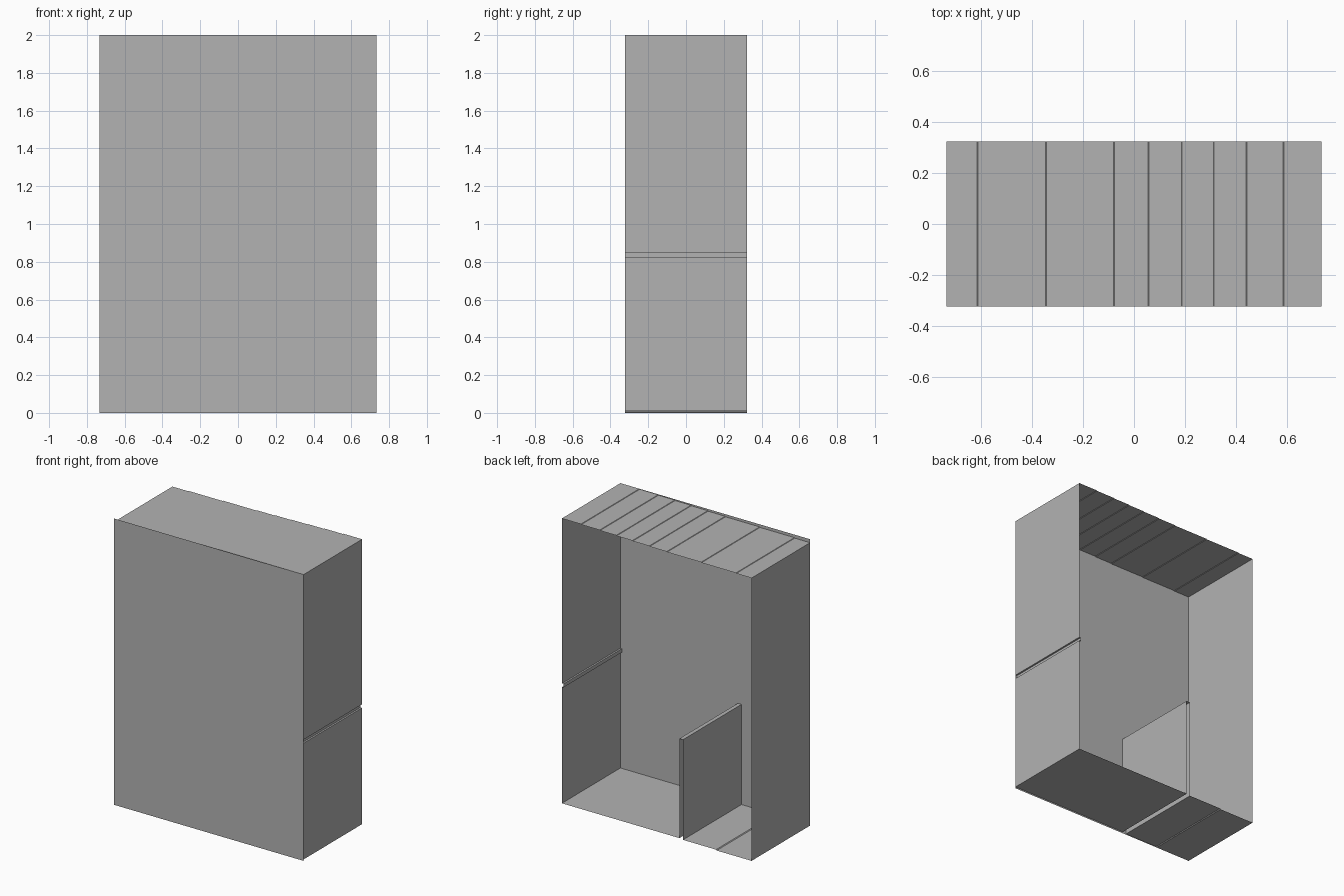
import bpy
import bmesh

cube = bpy.data.objects.get("Cube")
if cube:
    bpy.data.objects.remove(cube, do_unlink=True)

HALF_WIDTH, HALF_DEPTH, HEIGHT = 0.733, 0.323, 2.0

grey = bpy.data.materials.new("plain grey")
grey.use_nodes = True
grey.diffuse_color = (0.45, 0.45, 0.45, 1)
grey.node_tree.nodes["Principled BSDF"].inputs["Base Color"].default_value = grey.diffuse_color


def ribbon(name, profile):
    """Sweep an x-z profile through the full depth as a thin sheet."""
    bm = bmesh.new()
    rows = [[bm.verts.new((x, y, z)) for y in (-HALF_DEPTH, HALF_DEPTH)] for x, z in profile]
    for a, b in zip(rows, rows[1:]):
        bm.faces.new((a[0], a[1], b[1], b[0]))
    return finish(name, bm)


def finish(name, bm):
    mesh = bpy.data.meshes.new(name)
    bm.to_mesh(mesh)
    bm.free()
    mesh.materials.append(grey)
    obj = bpy.data.objects.new(name, mesh)
    bpy.context.collection.objects.link(obj)
    return obj


# Roof: shallow bevelled steps falling towards -x
STEP = 0.003
roof = [(HALF_WIDTH, HEIGHT)]
for x in (0.585, 0.44, 0.312, 0.187, 0.057, -0.078, -0.344, -0.613):
    z = roof[-1][1]
    roof += [(x + STEP / 2, z), (x - STEP / 2, z - STEP)]
roof_end = roof[-1][1]
roof.append((-HALF_WIDTH, roof_end))
ribbon("stepped_roof", roof)

# Floor: folded up into a hollow partition, then one more small step
FLOOR_HIGH, FLOOR_MID, PARTITION_TOP = 0.01, 0.005, 0.705
ribbon("floor_and_partition", [
    (-HALF_WIDTH, 0), (-0.463, 0), (-0.458, FLOOR_MID),
    (-0.203, FLOOR_MID), (-0.203, PARTITION_TOP),
    (-0.175, PARTITION_TOP), (-0.175, FLOOR_HIGH),
    (HALF_WIDTH, FLOOR_HIGH)])

# Left wall with a narrow horizontal groove
GROOVE = 0.012
ribbon("grooved_left_wall", [
    (HALF_WIDTH, FLOOR_HIGH), (HALF_WIDTH, 0.822),
    (HALF_WIDTH - GROOVE, 0.822), (HALF_WIDTH - GROOVE, 0.847),
    (HALF_WIDTH, 0.847), (HALF_WIDTH, HEIGHT)])

# Plain right wall
ribbon("right_wall", [(-HALF_WIDTH, roof_end), (-HALF_WIDTH, 0)])

# Front sheet closing the box; the back stays open
bm = bmesh.new()
bm.faces.new([bm.verts.new((sx * HALF_WIDTH, -HALF_DEPTH, z))
              for sx, z in ((-1, 0), (1, 0), (1, HEIGHT), (-1, HEIGHT))])
finish("front_panel", bm)
